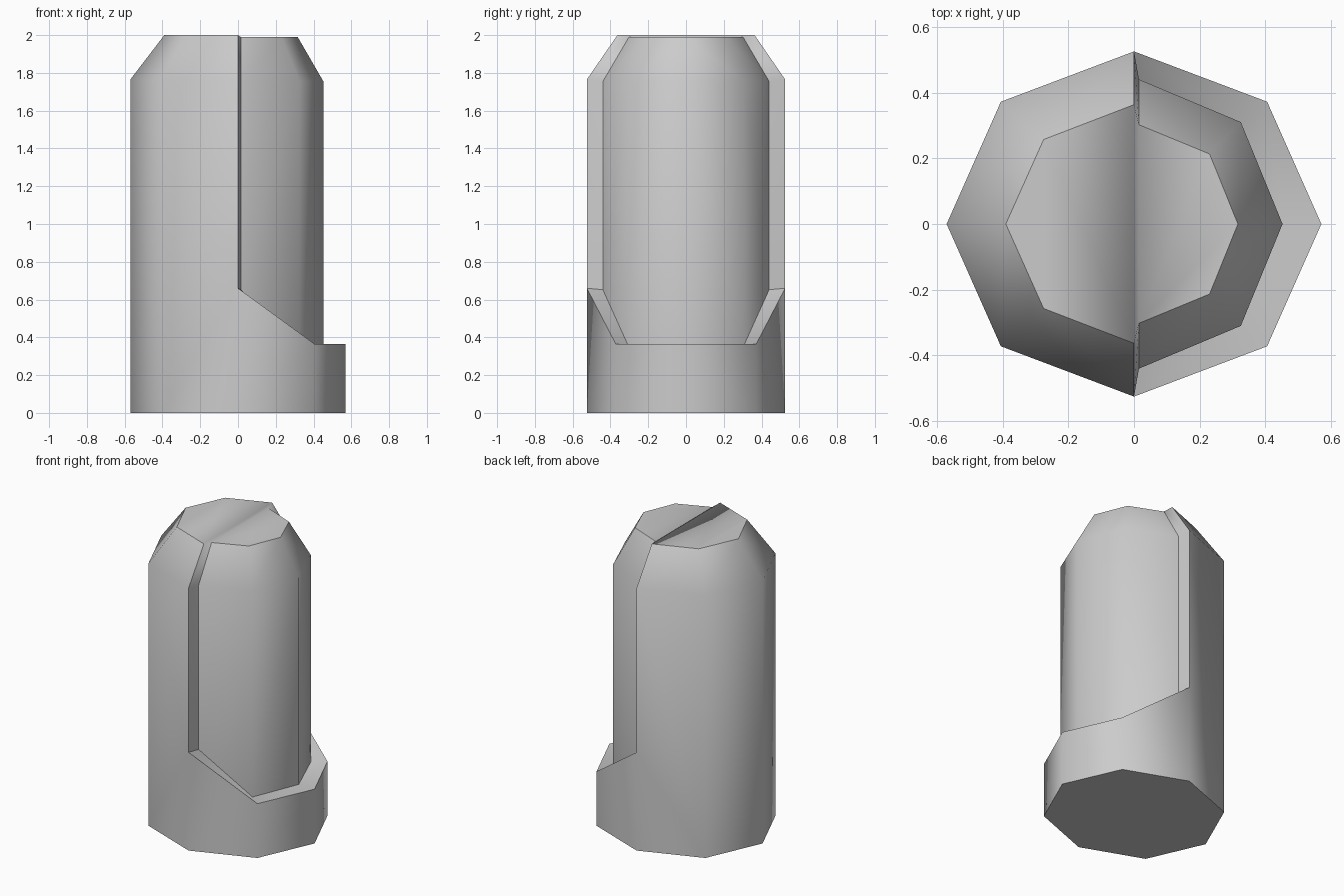
import bpy
import bmesh

cube = bpy.data.objects.get("Cube")
if cube:
    bpy.data.objects.remove(cube, do_unlink=True)

grey = bpy.data.materials.new("plain grey")
grey.use_nodes = True
colour = (0.6, 0.6, 0.6, 1)
grey.diffuse_color = colour
grey.node_tree.nodes["Principled BSDF"].inputs["Base Color"].default_value = colour

# Half outlines, running from the seam (x = 0) round to the y = 0 axis
OUTER = [(0, 0.525), (0.405, 0.372), (0.57, 0)]
OUTER_TOP = [(0, 0.363), (0.275, 0.257), (0.39, 0)]
INNER = [(0.015, 0.44), (0.325, 0.31), (0.452, 0)]
INNER_TOP = [(0.015, 0.302), (0.23, 0.213), (0.316, 0)]
RIM = [0.66, 0.365, 0.365]
INNER_RIM = [0.652, 0.365, 0.365]
SHOULDER, TOP, INNER_CAP = 1.765, 2.0, 1.99

bm = bmesh.new()


def ring(outline, heights, side=1, flip=1):
    """Lift a half outline to one height, or to one height per point."""
    if not isinstance(heights, list):
        heights = [heights] * len(outline)
    return [(flip * x, side * y, z) for (x, y), z in zip(outline, heights)]


def face(points):
    bm.faces.new([bm.verts.new(p) for p in points])


def strip(a, b):
    """Bridge two matching rows of points with quads."""
    for i in range(len(a) - 1):
        face([a[i], a[i + 1], b[i + 1], b[i]])


def loop(outline, z, flip):
    """Full half-octagon, from back seam to front seam."""
    return ring(outline, z, 1, flip) + ring(outline, z, -1, flip)[-2::-1]


for side in (1, -1):
    # Tall outer shell on the -x half, with bevelled shoulder
    low = ring(OUTER, 0, side, -1)
    shoulder = ring(OUTER, SHOULDER, side, -1)
    seam = ring(OUTER, RIM, side)[0]
    face([low[0], low[1], shoulder[1], shoulder[0], seam])
    face([low[1], low[2], shoulder[2], shoulder[1]])
    strip(shoulder, ring(OUTER_TOP, TOP, side, -1))

    # Low cup wall and sloping rim on the +x half
    rim = ring(OUTER, RIM, side)
    inner_rim = ring(INNER, INNER_RIM, side)
    strip(ring(OUTER, 0, side), rim)
    strip(rim, inner_rim)

    # Exposed core with its own bevelled shoulder
    inner_shoulder = ring(INNER, SHOULDER - 0.01, side)
    inner_top = ring(INNER_TOP, INNER_CAP, side)
    strip(inner_rim, inner_shoulder)
    strip(inner_shoulder, inner_top)

    # Step between shell and core along the seam
    strip([rim[0], shoulder[0], ring(OUTER_TOP, TOP, side)[0]],
          [inner_rim[0], inner_shoulder[0], inner_top[0]])

# Caps
face(loop(OUTER, 0, 1) + loop(OUTER, 0, -1)[-2:0:-1])
shell_cap = loop(OUTER_TOP, TOP, -1)
core_cap = loop(INNER_TOP, INNER_CAP, 1)
face(shell_cap)
face(core_cap)
face([shell_cap[0], shell_cap[-1], core_cap[-1], core_cap[0]])

bmesh.ops.remove_doubles(bm, verts=bm.verts, dist=0.0005)
bmesh.ops.recalc_face_normals(bm, faces=bm.faces)

mesh = bpy.data.meshes.new("cutaway_capsule")
bm.to_mesh(mesh)
bm.free()
mesh.materials.append(grey)
body = bpy.data.objects.new("cutaway_capsule", mesh)
bpy.context.collection.objects.link(body)

# Smooth walls, crisp caps and steps
bpy.ops.object.select_all(action="DESELECT")
body.select_set(True)
bpy.context.view_layer.objects.active = body
bpy.ops.object.shade_smooth_by_angle(angle=0.88)
